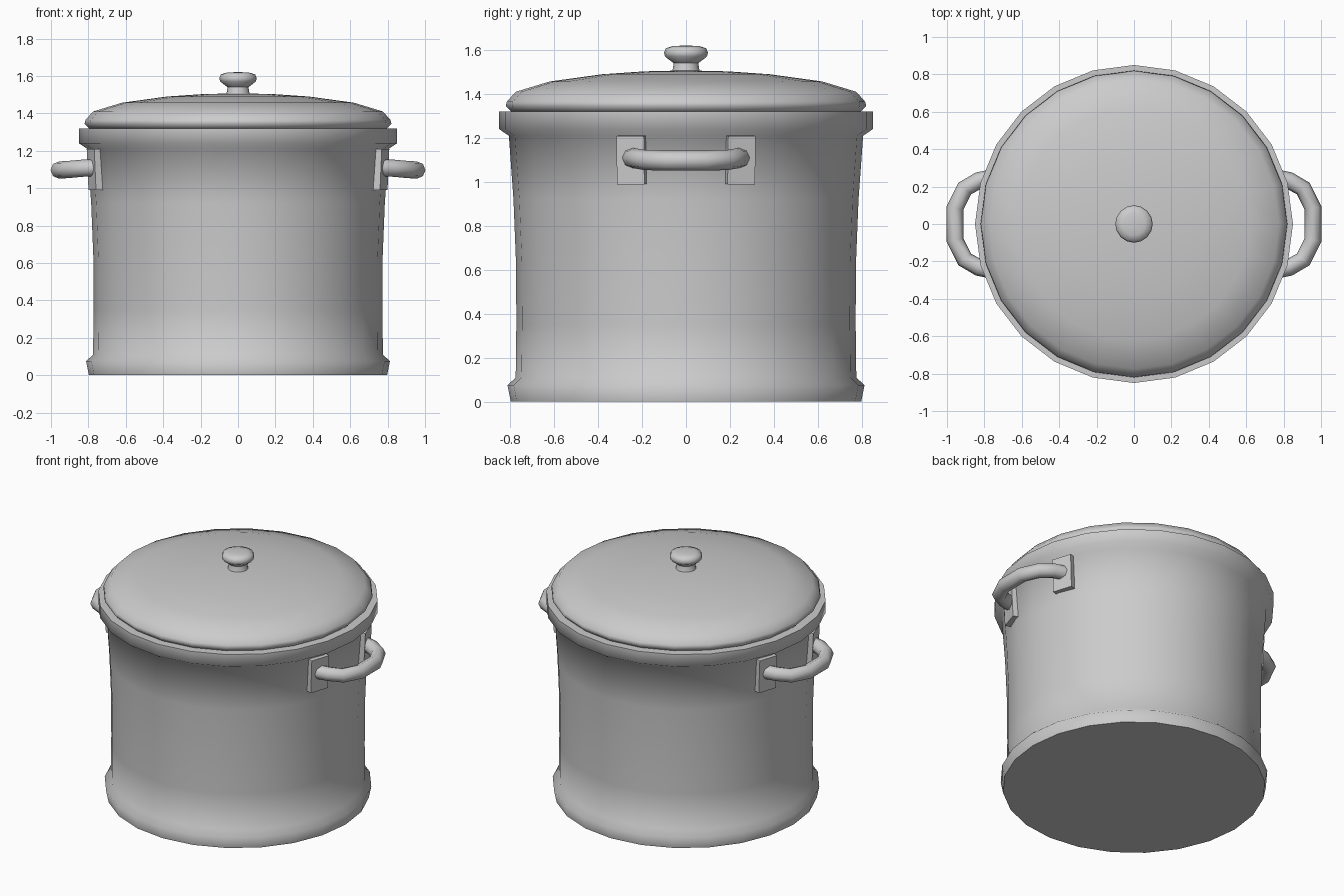
import bpy, bmesh
from math import sin, cos, pi, atan2
from mathutils import Matrix, Vector

if "Cube" in bpy.data.objects:
    bpy.data.objects.remove(bpy.data.objects["Cube"])


def finish(name, bm, angle=60):
    bmesh.ops.recalc_face_normals(bm, faces=bm.faces)
    me = bpy.data.meshes.new(name)
    bm.to_mesh(me)
    bm.free()
    ob = bpy.data.objects.new(name, me)
    bpy.context.collection.objects.link(ob)
    bpy.ops.object.select_all(action='DESELECT')
    ob.select_set(True)
    bpy.context.view_layer.objects.active = ob
    bpy.ops.object.shade_smooth_by_angle(angle=angle * pi / 180)
    return ob


def skin(bm, rings, closed=False):
    n = len(rings[0])
    for a, b in zip(rings, rings[1:]):
        for i in range(n):
            j = (i + 1) % n
            bm.faces.new((a[i], a[j], b[j], b[i]))
    bm.faces.new(rings[0])
    bm.faces.new(rings[-1])


def lathe(name, profile, sides, angle=60):
    bm = bmesh.new()
    rings = [[bm.verts.new((r * cos(2 * pi * i / sides), r * sin(2 * pi * i / sides), z))
              for i in range(sides)] for r, z in profile]
    skin(bm, rings)
    return finish(name, bm, angle)


# Pot: flared foot, waisted wall, thick rim, hollow inside
lathe("pot_body", [(0.797, 0), (0.812, 0.075), (0.775, 0.11), (0.772, 0.35), (0.773, 0.62),
                   (0.785, 0.92), (0.806, 1.21), (0.85, 1.24), (0.85, 1.32),
                   (0.77, 1.32), (0.74, 1.2), (0.73, 0.06)], 24)

# Domed lid
lathe("lid", [(0.79, 1.315), (0.82, 1.345), (0.815, 1.365), (0.775, 1.41), (0.62, 1.457),
              (0.38, 1.49), (0.19, 1.503), (0.02, 1.507)], 24)

# Lid knob
lathe("lid_knob", [(0.066, 1.495), (0.06, 1.515), (0.056, 1.54), (0.095, 1.57), (0.1, 1.588),
                   (0.092, 1.608), (0.06, 1.618), (0.02, 1.62)], 16)

# Handle loops and their mounting plates
half = [(0.74, 0.25, 1.11), (0.83, 0.232, 1.107), (0.905, 0.19, 1.1), (0.957, 0.085, 1.097)]
path = [Vector(p) for p in half] + [Vector((x, -y, z)) for x, y, z in reversed(half)]
for side, label in ((1, "right"), (-1, "left")):
    bm = bmesh.new()
    rings = []
    for i, p in enumerate(path):
        t = path[min(i + 1, len(path) - 1)] - path[max(i - 1, 0)]
        out = Vector((t.y, -t.x, 0)).normalized()
        rings.append([bm.verts.new(p + 0.046 * (out * cos(k * pi / 4) + Vector((0, 0, sin(k * pi / 4)))))
                      for k in range(8)])
    skin(bm, rings)
    turn = Matrix.Rotation(0 if side == 1 else pi, 4, 'Z')
    bm.transform(turn)
    finish(label + "_handle", bm)

    for s, end in ((1, "a"), (-1, "b")):
        bm = bmesh.new()
        bmesh.ops.create_cube(bm, size=1, matrix=Matrix.Diagonal((0.04, 0.131, 0.22, 1)))
        bm.transform(turn @ Matrix.Translation((0.765, s * 0.247, 1.1))
                     @ Matrix.Rotation(s * atan2(0.247, 0.765), 4, 'Z')
                     @ Matrix.Rotation(0.045, 4, 'Y'))
        finish(label + "_handle_plate_" + end, bm, 30)
